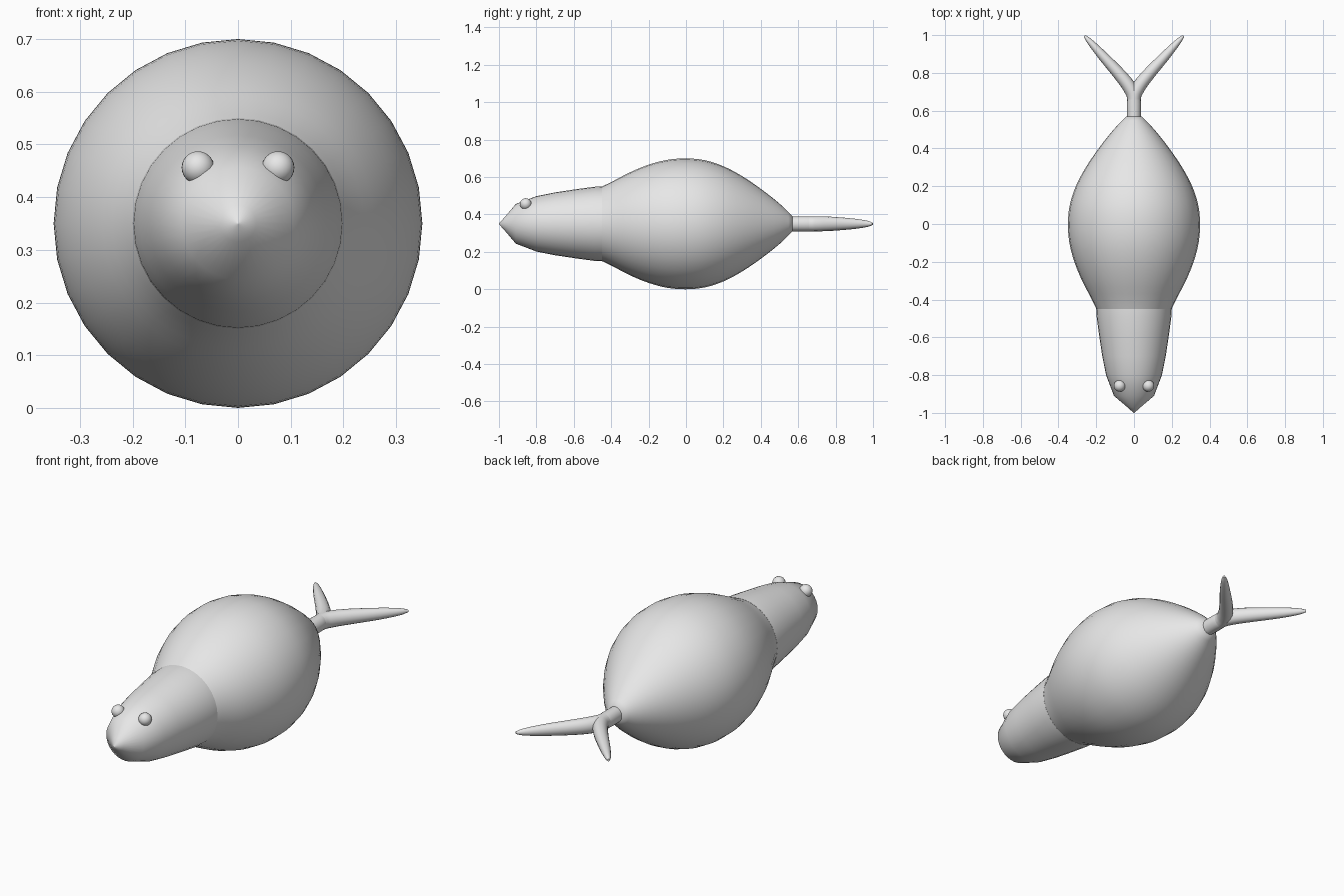
import bpy, bmesh, math
from mathutils import Vector

if "Cube" in bpy.data.objects:
    bpy.data.objects.remove(bpy.data.objects["Cube"], do_unlink=True)

AXIS_Z = 0.35
SIDES = 32

grey = bpy.data.materials.new("light_grey")
grey.use_nodes = True
grey.diffuse_color = (0.8, 0.8, 0.8, 1)
grey.node_tree.nodes["Principled BSDF"].inputs["Base Color"].default_value = (0.8, 0.8, 0.8, 1)


def finish(bm, name, angle=60):
    bmesh.ops.recalc_face_normals(bm, faces=bm.faces)
    mesh = bpy.data.meshes.new(name)
    bm.to_mesh(mesh)
    bm.free()
    obj = bpy.data.objects.new(name, mesh)
    bpy.context.collection.objects.link(obj)
    mesh.materials.append(grey)
    bpy.ops.object.select_all(action='DESELECT')
    obj.select_set(True)
    bpy.context.view_layer.objects.active = obj
    bpy.ops.object.shade_smooth_by_angle(angle=math.radians(angle))
    return obj


def smooth_path(points, steps):
    """Catmull-Rom curve through the points."""
    pts = [Vector(p) for p in points]
    pts = [2 * pts[0] - pts[1]] + pts + [2 * pts[-1] - pts[-2]]
    out = []
    for a, b, c, d in zip(pts, pts[1:], pts[2:], pts[3:]):
        for i in range(steps):
            t = i / steps
            out.append(0.5 * (2 * b + (c - a) * t + (2 * a - 5 * b + 4 * c - d) * t * t
                              + (3 * b - a - 3 * c + d) * t ** 3))
    return out + [pts[-2]]


def tube(name, rings, sides, flat=1.0):
    """Skin of rings (x, y, radius) lying in the horizontal plane."""
    bm = bmesh.new()
    loops = []
    for i, (x, y, r) in enumerate(rings):
        before, after = rings[max(i - 1, 0)], rings[min(i + 1, len(rings) - 1)]
        along = Vector((after[0] - before[0], after[1] - before[1], 0)).normalized()
        side = Vector((along.y, -along.x, 0))
        loop = []
        for k in range(sides):
            a = math.tau * k / sides
            loop.append(bm.verts.new(Vector((x, y, AXIS_Z)) + side * (r * flat * math.sin(a))
                                     + Vector((0, 0, r * math.cos(a)))))
        loops.append(loop)
    for p, q in zip(loops, loops[1:]):
        for k in range(sides):
            n = (k + 1) % sides
            bm.faces.new((p[k], p[n], q[n], q[k]))
    bm.faces.new(loops[0])
    bm.faces.new(loops[-1])
    bmesh.ops.remove_doubles(bm, verts=bm.verts, dist=0.0001)
    return finish(bm, name)


# Head: tapered snout of revolution
head = [(-1, 0.002), (-0.97, 0.035), (-0.91, 0.106), (-0.8, 0.148),
        (-0.7, 0.168), (-0.58, 0.186), (-0.49, 0.198), (-0.45, 0.2)]
tube("head", [(0, y, r) for y, r in head], SIDES)

# Body: swollen spindle
body = [(-0.47, 0.19), (-0.4, 0.223), (-0.3, 0.275), (-0.2, 0.316), (-0.1, 0.342), (0, 0.35),
        (0.1, 0.34), (0.2, 0.308), (0.3, 0.255), (0.4, 0.187), (0.5, 0.108), (0.57, 0.04)]
tube("body", [(0, y, r) for y, r in smooth_path(body, 3)], SIDES)

# Forked tail: two prongs sharing one stem
prong = [(0, 0.53, 0.04), (0, 0.66, 0.04), (0.022, 0.72, 0.04), (0.075, 0.79, 0.037),
         (0.17, 0.895, 0.028), (0.235, 0.967, 0.017), (0.262, 0.997, 0.006)]
path = smooth_path(prong, 4)
for label, s in (("left", 1), ("right", -1)):
    tube(label + "_tail_prong", [(s * x, y, r) for x, y, r in path], 16, 0.9)

# Eyes
for label, s in (("left", 1), ("right", -1)):
    bm = bmesh.new()
    bmesh.ops.create_uvsphere(bm, u_segments=24, v_segments=12, radius=0.031)
    bmesh.ops.translate(bm, verts=bm.verts, vec=(s * 0.076, -0.857, 0.456))
    finish(bm, label + "_eye")
